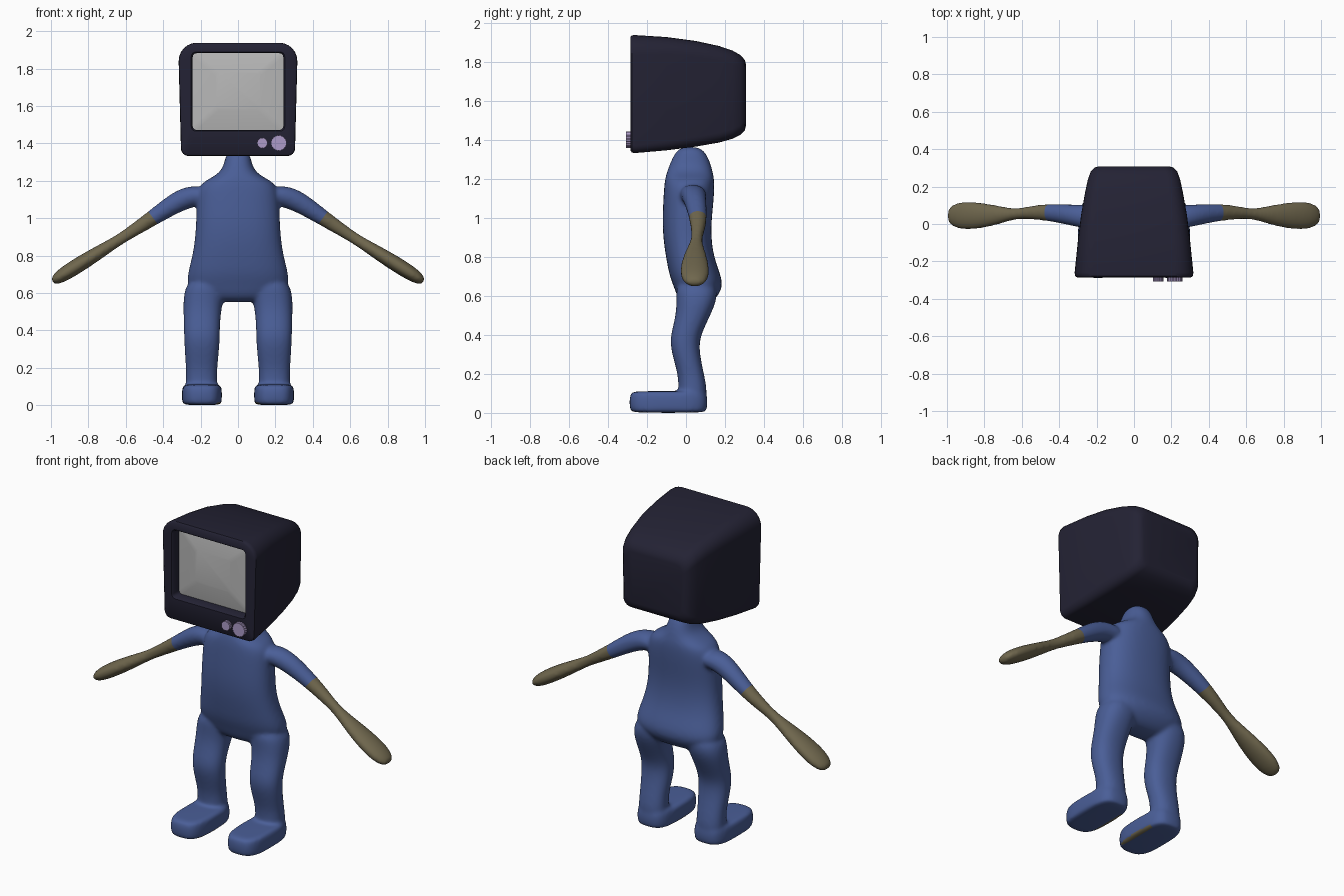
import bpy
import bmesh
from math import sin, cos, pi, copysign
from mathutils import Vector

if "Cube" in bpy.data.objects:
    bpy.data.objects.remove(bpy.data.objects["Cube"], do_unlink=True)


def material(name, rgb):
    mat = bpy.data.materials.new(name)
    mat.use_nodes = True
    mat.diffuse_color = (*rgb, 1)
    mat.node_tree.nodes["Principled BSDF"].inputs["Base Color"].default_value = (*rgb, 1)
    return mat


navy = material("dark casing", (0.017, 0.016, 0.034))
blue = material("blue suit", (0.068, 0.112, 0.31))
brown = material("olive brown", (0.16, 0.135, 0.075))
grey = material("grey screen", (0.48, 0.48, 0.48))
lilac = material("lilac knob", (0.42, 0.33, 0.58))


def oval(center, u, v, power=2, count=24):
    """Superellipse ring around center, spanned by half axes u and v."""
    points = []
    for i in range(count):
        a = 2 * pi * i / count
        c = copysign(abs(cos(a)) ** (2 / power), cos(a))
        s = copysign(abs(sin(a)) ** (2 / power), sin(a))
        points.append(Vector(center) + Vector(u) * c + Vector(v) * s)
    return points


def loft(bm, rings):
    """Skin a closed tube through rings; returns the two cap faces."""
    loops = [[bm.verts.new(p) for p in ring] for ring in rings]
    for low, high in zip(loops, loops[1:]):
        for i in range(len(low)):
            j = (i + 1) % len(low)
            bm.faces.new((low[i], low[j], high[j], high[i]))
    return bm.faces.new(loops[0]), bm.faces.new(loops[-1])


def finish(bm, name, mats):
    bmesh.ops.recalc_face_normals(bm, faces=bm.faces[:])
    mesh = bpy.data.meshes.new(name)
    bm.to_mesh(mesh)
    bm.free()
    for mat in mats:
        mesh.materials.append(mat)
    obj = bpy.data.objects.new(name, mesh)
    bpy.context.collection.objects.link(obj)
    return obj


def smooth(obj, angle):
    bpy.ops.object.select_all(action="DESELECT")
    obj.select_set(True)
    bpy.context.view_layer.objects.active = obj
    bpy.ops.object.shade_smooth_by_angle(angle=angle)


# Torso: height, half width, front y, back y
torso = [(0.55, 0.14, 0.0, 0.10), (0.58, 0.22, -0.04, 0.15), (0.64, 0.275, -0.06, 0.19),
         (0.70, 0.272, -0.085, 0.182), (0.78, 0.25, -0.10, 0.15), (0.87, 0.233, -0.115, 0.132),
         (0.97, 0.226, -0.122, 0.13), (1.08, 0.222, -0.118, 0.142), (1.16, 0.215, -0.113, 0.147),
         (1.20, 0.18, -0.108, 0.145), (1.225, 0.125, -0.102, 0.14), (1.26, 0.085, -0.09, 0.132),
         (1.31, 0.071, -0.07, 0.115), (1.35, 0.06, -0.045, 0.09), (1.365, 0.03, -0.01, 0.05)]
# Leg: height, centre x, half width, front y, back y
leg = [(0.68, 0.16, 0.10, -0.05, 0.15), (0.60, 0.18, 0.112, -0.05, 0.165),
       (0.52, 0.19, 0.102, -0.05, 0.135), (0.44, 0.193, 0.098, -0.068, 0.095),
       (0.365, 0.193, 0.096, -0.085, 0.066), (0.28, 0.193, 0.092, -0.066, 0.075),
       (0.19, 0.195, 0.083, -0.04, 0.095), (0.12, 0.195, 0.085, -0.04, 0.108),
       (0.05, 0.195, 0.085, -0.04, 0.105)]
# Foot: height, scale of the sole outline
foot = [(0.0, 0.93), (0.012, 0.98), (0.05, 1.0), (0.085, 0.99), (0.105, 0.95), (0.112, 0.86)]
# Arm: centre x, y, z, half thickness, half depth
arm = [(0.13, 0.03, 1.12, 0.065, 0.08), (0.25, 0.037, 1.123, 0.062, 0.064),
       (0.35, 0.05, 1.073, 0.054, 0.056), (0.45, 0.062, 1.005, 0.043, 0.047),
       (0.54, 0.062, 0.946, 0.036, 0.038), (0.63, 0.054, 0.888, 0.029, 0.025),
       (0.72, 0.048, 0.832, 0.035, 0.05), (0.82, 0.045, 0.77, 0.041, 0.071),
       (0.90, 0.045, 0.72, 0.041, 0.078), (0.95, 0.045, 0.688, 0.036, 0.068),
       (0.98, 0.045, 0.668, 0.026, 0.05), (0.993, 0.045, 0.66, 0.014, 0.028)]

bm = bmesh.new()
loft(bm, [oval((0, (f + b) / 2, z), (w, 0, 0), (0, (b - f) / 2, 0), 2.4)
          for z, w, f, b in torso])
for side in (-1, 1):
    loft(bm, [oval((side * x, (f + b) / 2, z), (w, 0, 0), (0, (b - f) / 2, 0), 2.3)
              for z, x, w, f, b in leg])
    loft(bm, [oval((side * 0.193, -0.09, z), (0.108 * k, 0, 0), (0, 0.202 * k, 0), 3.2)
              for z, k in foot])
    loft(bm, [oval((side * x, y, z), (side * t * 0.56, 0, t * 0.83), (0, d, 0))
              for x, y, z, t, d in arm])
draft = finish(bm, "body_draft", [])

# Fuse the limbs into one soft skin
draft.modifiers.new("round", "SUBSURF").levels = 2
fuse = draft.modifiers.new("fuse", "REMESH")
fuse.mode = "VOXEL"
fuse.voxel_size = 0.01
relax = draft.modifiers.new("relax", "SMOOTH")
relax.factor = 0.5
relax.iterations = 10
bpy.context.view_layer.update()
skin = bpy.data.meshes.new_from_object(
    draft.evaluated_get(bpy.context.evaluated_depsgraph_get()))
bpy.data.objects.remove(draft, do_unlink=True)

# Cut clean sleeve ends, then colour forearms and the inner sole edges
bm = bmesh.new()
bm.from_mesh(skin)
cuffs = []
for side in (-1, 1):
    cuff, out = Vector((side * 0.453, 0, 1.0)), Vector((side * 0.8, 0, -0.6))
    arm_faces = [f for f in bm.faces if side * f.calc_center_median().x > 0.32
                 and f.calc_center_median().z > 0.6]
    geom = arm_faces + list({e for f in arm_faces for e in f.edges}) \
        + list({v for f in arm_faces for v in f.verts})
    bmesh.ops.bisect_plane(bm, geom=geom, plane_co=cuff, plane_no=out)
    cuffs.append((side, cuff, out))
for face in bm.faces:
    c = face.calc_center_median()
    sleeve_end = any((c - cuff).dot(out) > 0 and side * c.x > 0.32 and c.z > 0.6
                     for side, cuff, out in cuffs)
    sole_edge = c.z < 0.016 and abs(c.x) < 0.115 and -0.24 < c.y < 0.02
    face.material_index = 1 if sleeve_end or sole_edge else 0
body = finish(bm, "body", [blue, brown])
smooth(body, pi)


def panel(y, half, bottom, top, r_top, r_low, taper=0.0, steps=6):
    """Rounded rectangle facing the front, narrower at the bottom by taper."""
    points = []
    corners = [(1, top, r_top, 0), (-1, top, r_top, 1), (-1, bottom, r_low, 2), (1, bottom, r_low, 3)]
    for sx, z, r, quarter in corners:
        cz = z - r if quarter < 2 else z + r
        for i in range(steps + 1):
            a = (quarter + i / steps) * pi / 2
            pz = cz + r * sin(a)
            x = sx * (half - r) + r * cos(a)
            points.append(Vector((x * (1 - taper * (top - pz) / (top - bottom)), y, pz)))
    return points


# Television head: bulging screen, recess, bezel, then the tapering case
bm = bmesh.new()
shell = [
    panel(-0.245, 0.12, 1.58, 1.78, 0.02, 0.02),
    panel(-0.225, 0.242, 1.472, 1.882, 0.02, 0.02),
    panel(-0.275, 0.242, 1.472, 1.882, 0.02, 0.02),
    panel(-0.285, 0.25, 1.465, 1.889, 0.025, 0.025),
    panel(-0.285, 0.308, 1.345, 1.928, 0.09, 0.035, 0.05),
    panel(-0.277, 0.318, 1.335, 1.937, 0.10, 0.04, 0.05),
    panel(-0.26, 0.32, 1.333, 1.938, 0.10, 0.04, 0.05),
    panel(-0.10, 0.303, 1.347, 1.928, 0.09, 0.045, 0.04),
    panel(0.05, 0.284, 1.366, 1.908, 0.08, 0.05, 0.03),
    panel(0.17, 0.262, 1.387, 1.882, 0.075, 0.05, 0.02),
    panel(0.24, 0.247, 1.407, 1.858, 0.07, 0.05, 0.02),
    panel(0.28, 0.232, 1.427, 1.835, 0.065, 0.05, 0.02),
    panel(0.302, 0.212, 1.45, 1.81, 0.06, 0.05, 0.02),
    panel(0.308, 0.19, 1.475, 1.785, 0.05, 0.045, 0.02)]
loft(bm, shell)
for face in bm.faces:
    if all(abs(v.co.x) < 0.243 and -0.25 < v.co.y < -0.22 for v in face.verts):
        face.material_index = 1
head = finish(bm, "television_head", [navy, grey])
smooth(head, 0.75)

# Two ribbed knobs under the screen
for name, x, radius in (("small_knob", 0.13, 0.029), ("large_knob", 0.218, 0.043)):
    bm = bmesh.new()
    rib = [oval((x, y, 1.402), (radius, 0, 0), (0, 0, radius), count=40) for y in (-0.307, -0.27)]
    for ring in rib:
        hub = Vector((x, ring[0].y, 1.402))
        ring[::2] = [hub + (p - hub) * 0.93 for p in ring[::2]]
    loft(bm, rib)
    finish(bm, name, [lilac])
